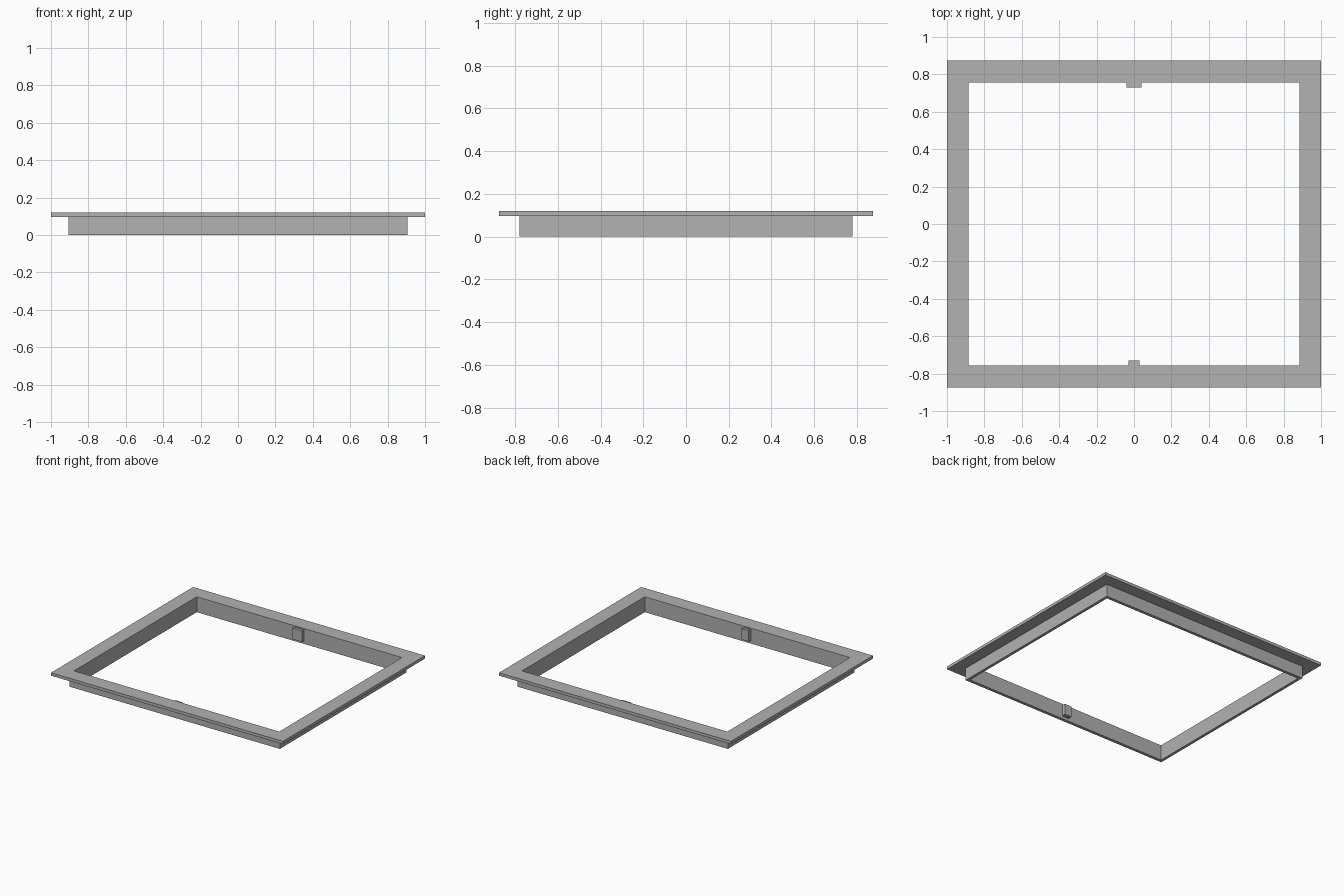
import bpy
import bmesh

cube = bpy.data.objects.get("Cube")
if cube:
    bpy.data.objects.remove(cube, do_unlink=True)

grey = bpy.data.materials.new("painted grey metal")
grey.use_nodes = True
colour = (0.445, 0.445, 0.445, 1)
grey.diffuse_color = colour
grey.node_tree.nodes["Principled BSDF"].inputs["Base Color"].default_value = colour

TOP = 0.12
LIP_BASE = 0.097
INNER = (0.885, 0.756)
WALL = (0.907, 0.78)
LIP = (1.0, 0.875)


def finish(name, bm):
    bmesh.ops.recalc_face_normals(bm, faces=bm.faces)
    mesh = bpy.data.meshes.new(name)
    bm.to_mesh(mesh)
    bm.free()
    mesh.materials.append(grey)
    obj = bpy.data.objects.new(name, mesh)
    bpy.context.collection.objects.link(obj)
    return obj


def box(name, x, y, z):
    """Box from (min, max) pairs."""
    bm = bmesh.new()
    bmesh.ops.create_cube(bm, size=1)
    for v in bm.verts:
        v.co = [lo if c < 0 else hi for c, (lo, hi) in zip(v.co, (x, y, z))]
    return finish(name, bm)


def swept_frame(name, profile):
    """Sweep a closed (half size, height) profile round a mitred rectangle."""
    bm = bmesh.new()
    corners = [(-1, -1), (1, -1), (1, 1), (-1, 1)]
    rings = [[bm.verts.new((sx * hx, sy * hy, z)) for (hx, hy), z in profile]
             for sx, sy in corners]
    n = len(profile)
    for i in range(4):
        a, b = rings[i], rings[(i + 1) % 4]
        for j in range(n):
            k = (j + 1) % n
            bm.faces.new((a[j], b[j], b[k], a[k]))
    return finish(name, bm)


# Upright wall with an outward lip, as one L-shaped section
swept_frame("flanged_frame", [
    (INNER, 0), (WALL, 0), (WALL, LIP_BASE),
    (LIP, LIP_BASE), (LIP, TOP), (INNER, TOP),
])

# Latch on the back wall and smaller catch on the front wall
for name, side, half in (("back_latch", 1, 0.04), ("front_catch", -1, 0.03)):
    def span(a, b):
        return tuple(sorted((side * a, side * b)))
    box(name + "_plate", (-half, half), span(0.75, INNER[1]), (0.02, 0.115))
    box(name + "_body", (-half, half), span(0.729, 0.75), (0.025, 0.11))
